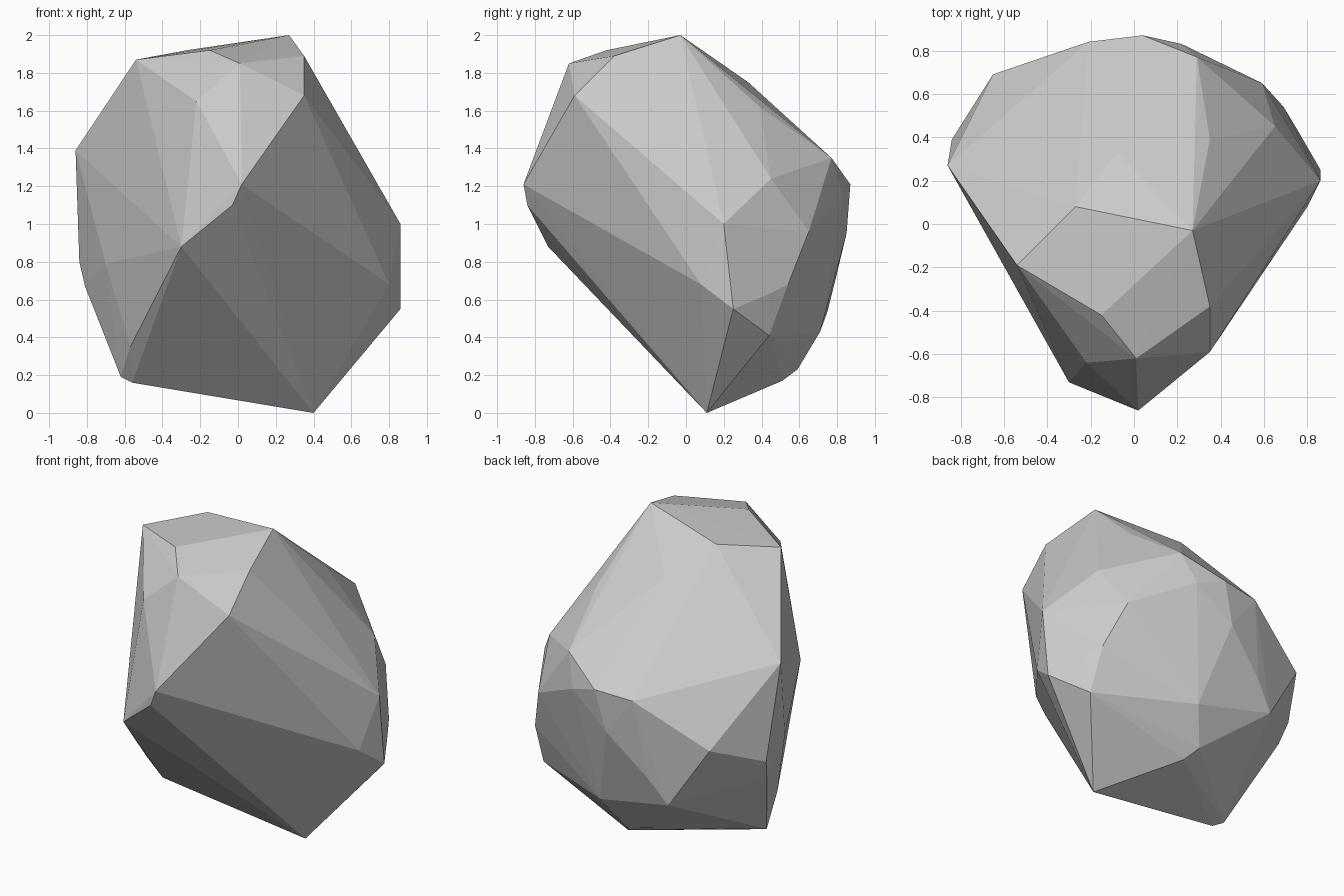
import bpy
import bmesh

# Faceted boulder: the convex hull of its main corners, grouped by region
crown = [(0.27, -0.03, 2.0), (0.35, -0.38, 1.89), (0.35, -0.59, 1.68),
         (0.01, -0.62, 1.85), (-0.15, -0.42, 1.92), (-0.54, -0.19, 1.87),
         (-0.27, 0.08, 1.92), (-0.08, 0.33, 1.75), (0.35, 0.39, 1.62)]
front = [(-0.22, -0.64, 1.65), (0.02, -0.86, 1.21), (-0.03, -0.84, 1.10),
         (-0.30, -0.73, 0.88)]
right = [(0.86, 0.20, 1.0), (0.86, 0.25, 0.55), (0.80, 0.08, 0.68),
         (0.65, 0.45, 1.24), (0.59, 0.65, 0.96), (0.69, 0.54, 0.68),
         (0.75, 0.44, 0.63), (0.70, 0.44, 0.41), (0.62, 0.36, 0.34)]
left = [(-0.86, 0.27, 1.39), (-0.84, 0.39, 0.80), (-0.81, 0.34, 0.67),
        (-0.70, 0.0, 0.79), (-0.57, -0.11, 0.35), (-0.65, 0.69, 0.93)]
back = [(0.29, 0.77, 1.35), (0.22, 0.83, 1.15), (0.04, 0.87, 1.21),
        (-0.21, 0.84, 1.19), (-0.03, 0.85, 0.95), (-0.28, 0.79, 0.70),
        (-0.40, 0.75, 0.54), (0.11, 0.71, 0.43)]
base = [(0.40, 0.11, 0.0), (-0.62, 0.07, 0.19), (-0.56, 0.04, 0.16),
        (0.0, 0.59, 0.23), (0.05, 0.51, 0.17)]

bm = bmesh.new()
for region in (crown, front, right, left, back, base):
    for co in region:
        bm.verts.new(co)
bmesh.ops.convex_hull(bm, input=bm.verts[:])
loose = [v for v in bm.verts if not v.link_faces]
bmesh.ops.delete(bm, geom=loose, context='VERTS')
bmesh.ops.recalc_face_normals(bm, faces=bm.faces[:])

mesh = bpy.data.meshes.new("boulder")
bm.to_mesh(mesh)
bm.free()
rock = bpy.data.objects.new("boulder", mesh)
bpy.context.collection.objects.link(rock)
